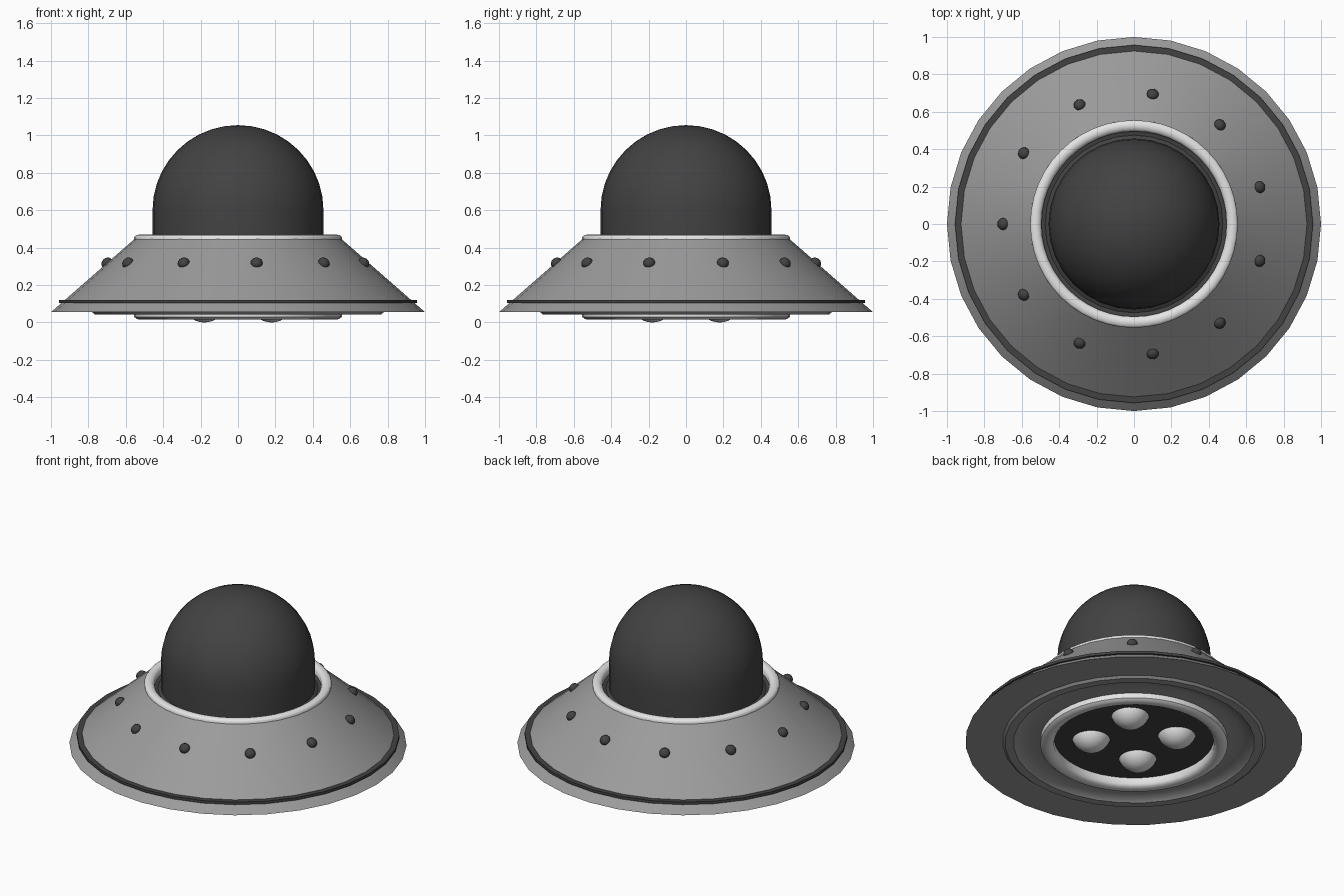
import bpy, math
from mathutils import Vector

if "Cube" in bpy.data.objects:
    bpy.data.objects.remove(bpy.data.objects["Cube"])

SEG = 32


def material(name, v):
    m = bpy.data.materials.new(name)
    m.diffuse_color = (v, v, v, 1)
    m.use_nodes = True
    m.node_tree.nodes["Principled BSDF"].inputs["Base Color"].default_value = m.diffuse_color
    return m


GREY = material("hull grey", 0.33)
DARK = material("dark grey", 0.055)
LIGHT = material("light grey", 0.78)


def finish(ob, name, mat, angle=35):
    ob.name = name
    ob.data.materials.append(mat)
    bpy.ops.object.select_all(action='DESELECT')
    ob.select_set(True)
    bpy.context.view_layer.objects.active = ob
    bpy.ops.object.shade_smooth_by_angle(angle=math.radians(angle))
    return ob


def lathe(name, profile, mat, closed=False, seg=SEG, angle=35):
    """Spin (radius, z) points about z; a radius of 0 becomes a pole."""
    verts, rings = [], []
    for r, z in profile:
        n = 1 if r == 0 else seg
        rings.append(range(len(verts), len(verts) + n))
        verts += [(r * math.cos(2 * math.pi * i / seg),
                   r * math.sin(2 * math.pi * i / seg), z) for i in range(n)]
    faces = []
    pairs = list(zip(rings, rings[1:]))
    if closed:
        pairs.append((rings[-1], rings[0]))
    for a, b in pairs:
        for i in range(seg):
            j = (i + 1) % seg
            f = [a[i % len(a)], a[j % len(a)], b[j % len(b)], b[i % len(b)]]
            faces.append(list(dict.fromkeys(f)))
    me = bpy.data.meshes.new(name)
    me.from_pydata(verts, [], faces)
    ob = bpy.data.objects.new(name, me)
    bpy.context.collection.objects.link(ob)
    return finish(ob, name, mat, angle)


# Saucer hull: sloped top, flat underside with a raised band and a groove
lathe("hull", [(0.53, 0.06), (0.58, 0.065), (0.64, 0.07), (0.70, 0.055),
               (0.715, 0.042), (0.765, 0.042), (0.78, 0.055), (1.0, 0.055),
               (0.80, 0.23), (0.555, 0.445), (0.50, 0.445)], GREY)

# Thin dark stripe round the skirt
lathe("skirt_stripe", [(0.92, 0.104), (0.957, 0.104), (0.957, 0.121), (0.92, 0.121)],
      DARK, closed=True)

# Light collar round the dome
lathe("dome_collar", [(0.495, 0.41), (0.555, 0.44), (0.555, 0.457), (0.545, 0.467),
                      (0.525, 0.47), (0.507, 0.465), (0.495, 0.45)],
      LIGHT, closed=True, seg=48, angle=50)

# Dark floor and domed canopy in one profile
dome = [(0.50, 0.425), (0.475, 0.42), (0.457, 0.43), (0.457, 0.60)]
dome += [(0.457 * math.cos(math.radians(a)), 0.60 + 0.455 * math.sin(math.radians(a)))
         for a in range(9, 90, 9)] + [(0, 1.055)]
lathe("dome", dome, DARK)

# Underside: light ring and dark recessed plate
lathe("bottom_ring", [(0.475, 0.08), (0.475, 0.035), (0.49, 0.02), (0.515, 0.015),
                      (0.54, 0.018), (0.555, 0.03), (0.555, 0.08)], LIGHT, seg=48, angle=50)
lathe("bottom_plate", [(0.48, 0.075), (0, 0.075)], DARK)

# Four round thrusters under the plate
for sx in (-1, 1):
    for sy in (-1, 1):
        bpy.ops.mesh.primitive_uv_sphere_add(segments=24, ring_count=16, radius=0.12,
                                             location=(0.18 * sx, 0.18 * sy, 0.12))
        finish(bpy.context.object, "thruster", LIGHT)

# Eleven lamps on the sloped hull, flattened along the slope normal
for k in range(11):
    a = math.pi + 2 * math.pi * k / 11
    bpy.ops.mesh.primitive_uv_sphere_add(
        segments=16, ring_count=10, radius=0.032,
        location=(0.70 * math.cos(a), 0.70 * math.sin(a), 0.318))
    lamp = bpy.context.object
    normal = Vector((0.66 * math.cos(a), 0.66 * math.sin(a), 0.75))
    lamp.rotation_euler = normal.to_track_quat('Z', 'Y').to_euler()
    lamp.scale = (1, 1, 0.85)
    finish(lamp, "hull_lamp", DARK)
